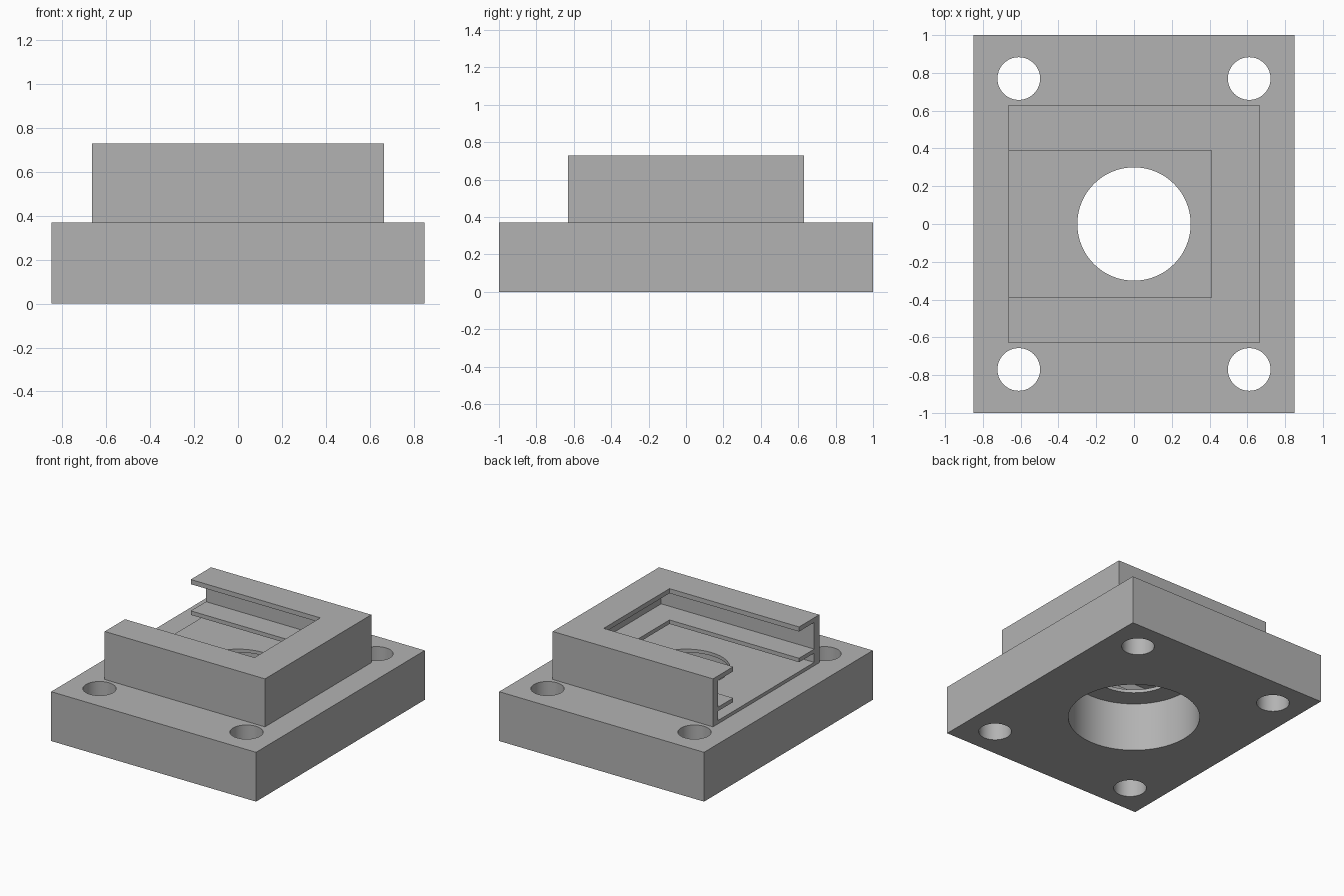
import bpy
from mathutils import Vector

cube = bpy.data.objects.get("Cube")
if cube:
    bpy.data.objects.remove(cube, do_unlink=True)

# Single plain grey
grey = bpy.data.materials.new("plain_grey")
grey.use_nodes = True
GREY = (0.45, 0.45, 0.45, 1)
grey.diffuse_color = GREY
grey.node_tree.nodes["Principled BSDF"].inputs["Base Color"].default_value = GREY


def box(name, low, high):
    low, high = Vector(low), Vector(high)
    bpy.ops.mesh.primitive_cube_add(size=1, location=(low + high) / 2)
    ob = bpy.context.object
    ob.name = name
    ob.scale = high - low
    bpy.ops.object.transform_apply(location=True, rotation=False, scale=True)
    ob.data.materials.append(grey)
    return ob


def rod(name, x, y, radius, low, high):
    bpy.ops.mesh.primitive_cylinder_add(vertices=64, radius=radius, depth=high - low,
                                        location=(x, y, (low + high) / 2))
    ob = bpy.context.object
    ob.name = name
    ob.data.materials.append(grey)
    return ob


def cut(target, cutter):
    cutter.hide_render = True
    mod = target.modifiers.new("cut", "BOOLEAN")
    mod.operation = "DIFFERENCE"
    mod.solver = "EXACT"
    mod.object = cutter
    bpy.context.view_layer.objects.active = target
    bpy.ops.object.modifier_apply(modifier=mod.name)
    bpy.data.objects.remove(cutter, do_unlink=True)


def smooth(ob):
    bpy.ops.object.select_all(action="DESELECT")
    ob.select_set(True)
    bpy.context.view_layer.objects.active = ob
    bpy.ops.object.shade_smooth_by_angle(angle=0.5)


BASE_TOP, TOP = 0.37, 0.73
FLOOR, LEDGE_LOW, LEDGE_TOP, LIP_LOW = 0.395, 0.465, 0.495, 0.695
OPEN_END = -0.8   # cutters run out past the open side

# Base block with wide bore and four bolt holes
base = box("base_block", (-0.85, -1, 0), (0.85, 1, BASE_TOP))
cut(base, rod("bore_cutter", 0, 0, 0.455, -0.1, 0.5))
for sx in (-1, 1):
    for sy in (-1, 1):
        cut(base, rod("bolt_hole_cutter", sx * 0.61, sy * 0.77, 0.113, -0.1, 0.5))
smooth(base)

# Slide holder: two stacked slots, open window, round aperture in its floor
holder = box("slide_holder", (-0.665, -0.63, BASE_TOP), (0.665, 0.63, TOP))
for low, high in ((FLOOR, LEDGE_LOW), (LEDGE_TOP, LIP_LOW)):
    cut(holder, box("slot_cutter", (OPEN_END, -0.57, low), (0.605, 0.57, high)))
cut(holder, box("window_cutter", (OPEN_END, -0.39, 0.43), (0.41, 0.39, 0.9)))
cut(holder, rod("aperture_cutter", 0, 0, 0.3, 0.3, 0.43))
smooth(holder)
